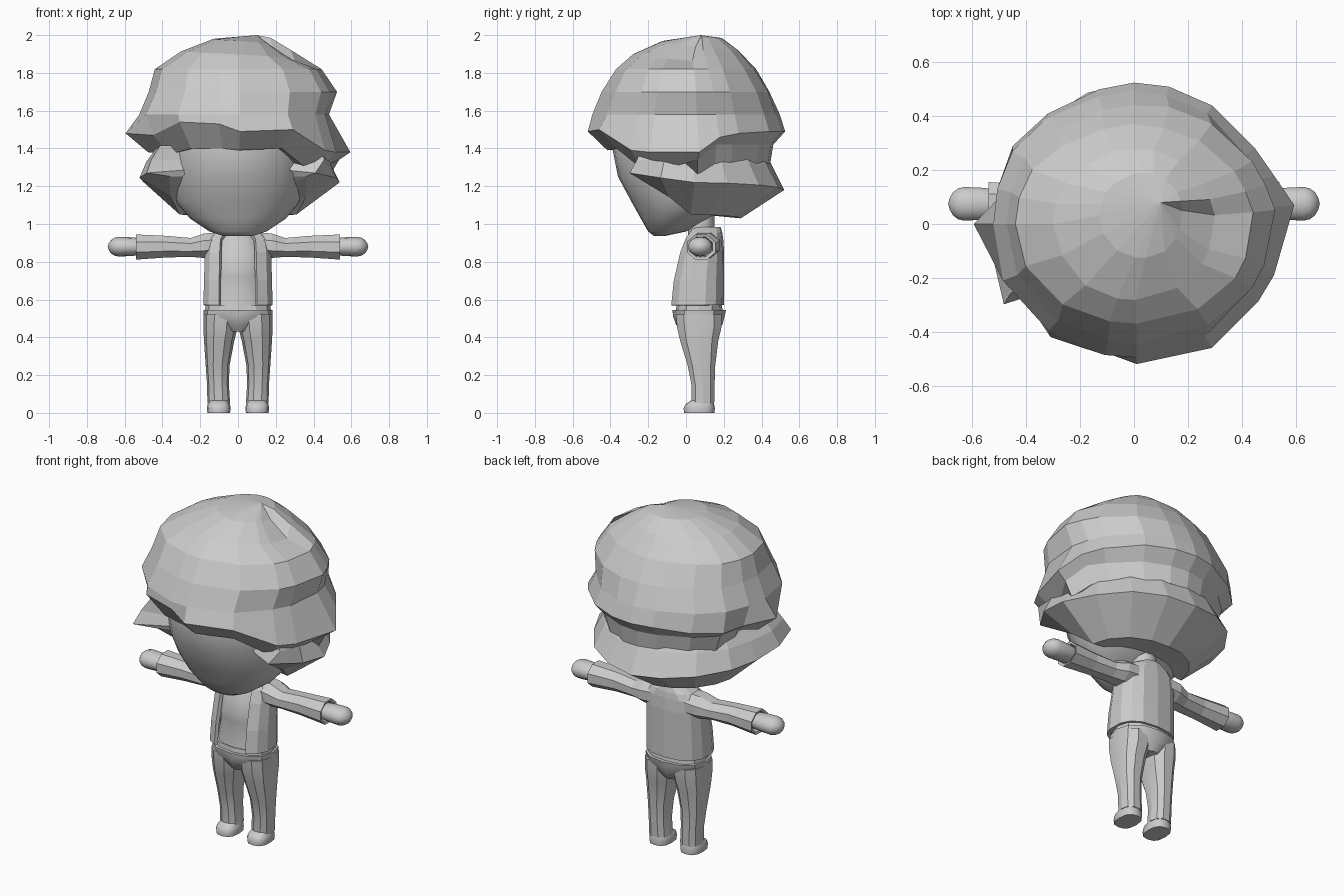
import bpy, bmesh, math, random
from mathutils import Vector

cube = bpy.data.objects.get("Cube")
if cube:
    bpy.data.objects.remove(cube, do_unlink=True)
random.seed(4)

grey = bpy.data.materials.new("plain_grey")
grey.use_nodes = True
grey.diffuse_color = (0.6, 0.6, 0.6, 1)
grey.node_tree.nodes["Principled BSDF"].inputs["Base Color"].default_value = (0.6, 0.6, 0.6, 1)


def loft(name, rings, start=None, end=None, closed=True, caps=True, smooth=None):
    """Skin a list of point rings; the ends are closed by a pole or a flat cap."""
    bm = bmesh.new()
    rows = [[bm.verts.new(p) for p in ring] for ring in rings]
    n = len(rows[0])
    for a, b in zip(rows, rows[1:]):
        for i in range(n if closed else n - 1):
            j = (i + 1) % n
            bm.faces.new((a[i], a[j], b[j], b[i]))
    for row, pole in ((rows[0], start), (rows[-1], end)):
        if pole:
            tip = bm.verts.new(pole)
            for i in range(n):
                bm.faces.new((row[i], row[(i + 1) % n], tip))
        elif caps:
            bm.faces.new(row)
    bmesh.ops.recalc_face_normals(bm, faces=bm.faces)
    mesh = bpy.data.meshes.new(name)
    bm.to_mesh(mesh)
    bm.free()
    mesh.materials.append(grey)
    obj = bpy.data.objects.new(name, mesh)
    bpy.context.collection.objects.link(obj)
    if smooth:
        bpy.ops.object.select_all(action='DESELECT')
        obj.select_set(True)
        bpy.context.view_layer.objects.active = obj
        bpy.ops.object.shade_smooth_by_angle(angle=math.radians(smooth))
    return obj


def power(v, e):
    return math.copysign(abs(v) ** e, v)


def ring(z, rx, ry, cy, cx=0, n=12, e=1.0, first=0, last=360):
    """Horizontal oval; e below 1 makes it boxier. A partial sweep stays open."""
    full = last - first == 360
    step = (last - first) / (n if full else n - 1)
    angles = [math.radians(first + step * i) for i in range(n)]
    return [Vector((cx + rx * power(math.cos(t), e), cy + ry * power(math.sin(t), e), z))
            for t in angles]


def side_ring(x, z, rz, ry, cy, n=8):
    """Upright oval across an arm."""
    angles = [2 * math.pi * (i + 0.5) / n for i in range(n)]
    return [Vector((x, cy + ry * math.cos(t), z + rz * math.sin(t))) for t in angles]


# Head with a narrow, forward chin
head = [(0.937, 0.08, 0.03, -0.14), (0.96, 0.15, 0.10, -0.10), (1.03, 0.255, 0.18, -0.06),
        (1.12, 0.33, 0.27, -0.02), (1.25, 0.37, 0.36, 0), (1.4, 0.38, 0.39, 0),
        (1.55, 0.36, 0.37, 0), (1.7, 0.26, 0.27, 0)]
loft("head", [ring(*r, n=28) for r in head], smooth=50)
loft("neck", [ring(0.9, 0.07, 0.07, 0.08), ring(1.06, 0.07, 0.07, 0.08)], smooth=40)

# Upper hair: rounded crown running out to a jagged rim
rim = [(.595, .07, 1.38), (.52, -.19, 1.38), (.46, -.29, 1.39), (.29, -.46, 1.5),
       (.01, -.52, 1.49), (-.1, -.48, 1.53), (-.31, -.42, 1.54), (-.45, -.21, 1.47),
       (-.595, 0, 1.48), (-.47, .13, 1.45), (-.45, .29, 1.46), (-.32, .41, 1.47),
       (-.13, .5, 1.49), (0, .525, 1.49), (.13, .51, 1.49), (.29, .44, 1.49),
       (.45, .28, 1.48), (.52, .18, 1.46)]
crown_rows = []
# each row: height, depth, reach to the right side, reach to the left side, centre, swirl drop
for z, ry, right, left, mid, drop in ((1.985, .16, .17, .14, .04, .05), (1.92, .28, .3, .3, 0, .06),
                                      (1.82, .37, .445, .44, 0, 0), (1.7, .445, .475, .52, 0, 0),
                                      (1.58, .49, .53, .49, 0, 0)):
    row = []
    for x, y, _ in rim:
        t = math.atan2(y, x)
        wobble = 1 + random.uniform(-0.015, 0.015)
        swirl = (((t - 0.2) % math.tau) / math.tau) ** 3
        rx = left if x > 0 else right
        row.append((rx * math.cos(t) * wobble + mid, ry * math.sin(t) * wobble + mid * 0.8,
                    z - drop * swirl))
    crown_rows.append(row)
under = [(x * 0.9, y * 0.88, min(1.42, z - 0.04)) if y > 0 else
         (x * 0.8, y * 0.8, min(1.4, z - 0.1)) for x, y, z in rim]
inner = [(x * 0.82, y * 0.85, min(1.32, z - 0.08)) if y > 0 else
         (x * 0.64, y * 0.64, z + 0.01) for (x, y, _), (_, _, z) in zip(rim, under)]
loft("upper_hair", crown_rows + [rim, under, inner],
     start=(0.1, 0.08, 2.0), end=(0, 0, 1.38))

# Lower hair: flared layer round the back and sides, tucked into the head at the front
hair_rows = [[], [], [], []]
for deg in (-35, -15, 5, 25, 48, 70, 90, 110, 132, 155, 175, 195, 215, 240, 300):
    c, s = math.cos(math.radians(deg)), math.sin(math.radians(deg))
    front = max(0, -s)
    if deg > 220:
        for row, z in zip(hair_rows, (1.42, 1.33, 1.3, 1.25)):
            row.append((0.2 * c, 0.2 * s, z))
        continue
    tip = 1.18 if deg == 215 else 1.08 if deg in (-15, 5, 195) else 1
    grow = 1 + 0.75 * front
    flare = 1 + 0.4 * front
    hair_rows[0].append((0.41 * c * flare, 0.41 * s, 1.38 + 0.06 * front))
    hair_rows[1].append((0.455 * c * flare, 0.45 * s, 1.32 + 0.04 * front))
    hair_rows[2].append((0.5 * c * tip, 0.52 * s, 1.18 + 0.1 * front + 0.04 * abs(c)))
    hair_rows[3].append((0.31 * c * grow, 0.29 * s * grow, 1.03 + 0.02 * abs(c) + 0.36 * front))
loft("lower_hair", hair_rows, start=(0, 0, 1.42), end=(0, 0.08, 1.05))

# Shirt, seen through the open jacket
shirt = [(0.545, 0.165, 0.118, 0.07), (0.65, 0.15, 0.105, 0.07), (0.72, 0.15, 0.11, 0.07),
         (0.77, 0.15, 0.12, 0.075), (0.85, 0.15, 0.1, 0.08), (0.96, 0.09, 0.07, 0.09)]
loft("shirt", [ring(*r, n=16) for r in shirt], smooth=50)

# Jacket: open shell with thickness
jacket = [(0.57, 0.186, 0.147, 0.055), (0.7, 0.183, 0.14, 0.062), (0.85, 0.178, 0.122, 0.08),
          (0.92, 0.17, 0.105, 0.092), (0.955, 0.13, 0.09, 0.102), (0.985, 0.07, 0.075, 0.108)]
coat = loft("jacket", [ring(*r, n=13, e=0.8, first=-62, last=242) for r in jacket],
            closed=False, caps=False)
solid = coat.modifiers.new("thickness", 'SOLIDIFY')
solid.thickness = 0.02
solid.offset = -1

# Trouser top and waistband
loft("waistband", [ring(0.53, 0.175, 0.125, 0.07, e=0.85), ring(0.57, 0.172, 0.12, 0.07, e=0.85)])
hips = [(0.43, 0.05, 0.1, 0.072), (0.47, 0.12, 0.124, 0.07), (0.51, 0.182, 0.136, 0.068),
        (0.545, 0.184, 0.142, 0.07)]
loft("trouser_hips", [ring(*r, e=0.85) for r in hips], smooth=35)

for side, s in (("left", 1), ("right", -1)):
    # Trouser leg
    leg = [(0.52, 0.09, 0.126, 0.068, 0.092), (0.45, 0.09, 0.122, 0.07, 0.093),
           (0.38, 0.08, 0.105, 0.07, 0.1), (0.25, 0.063, 0.076, 0.082, 0.108),
           (0.15, 0.058, 0.064, 0.09, 0.106), (0.05, 0.06, 0.062, 0.09, 0.102)]
    loft(side + "_trouser_leg", [ring(z, rx, ry, cy, s * cx, n=10, e=0.85)
                                 for z, rx, ry, cy, cx in leg], smooth=25)
    # Shoe
    shoe = [(0, 0.06, 0.08, 0.07), (0.025, 0.063, 0.083, 0.07), (0.045, 0.059, 0.076, 0.073),
            (0.065, 0.05, 0.06, 0.085)]
    loft(side + "_shoe", [ring(*r, s * 0.102, e=0.75) for r in shoe], smooth=40)
    # Sleeve widening to a hollow cuff
    sleeve = [(0.1, 0.89, 0.072, 0.085, 0.1), (0.18, 0.885, 0.07, 0.09, 0.095),
              (0.25, 0.876, 0.054, 0.075, 0.085), (0.38, 0.88, 0.062, 0.07, 0.08),
              (0.54, 0.878, 0.072, 0.082, 0.08), (0.535, 0.878, 0.057, 0.066, 0.08),
              (0.51, 0.878, 0.05, 0.06, 0.08)]
    loft(side + "_sleeve", [side_ring(s * r[0], *r[1:]) for r in sleeve])
    # Mitten-like rounded hand
    hand = [(0.5, 0.8), (0.56, 0.95)] + [(0.63 + 0.058 * math.sin(a), math.cos(a))
                                         for a in (0, 0.4, 0.8, 1.2)]
    loft(side + "_hand", [side_ring(s * x, 0.88, 0.052 * k, 0.064 * k, 0.075, n=14)
                          for x, k in hand], end=(s * 0.69, 0.075, 0.88), smooth=60)
